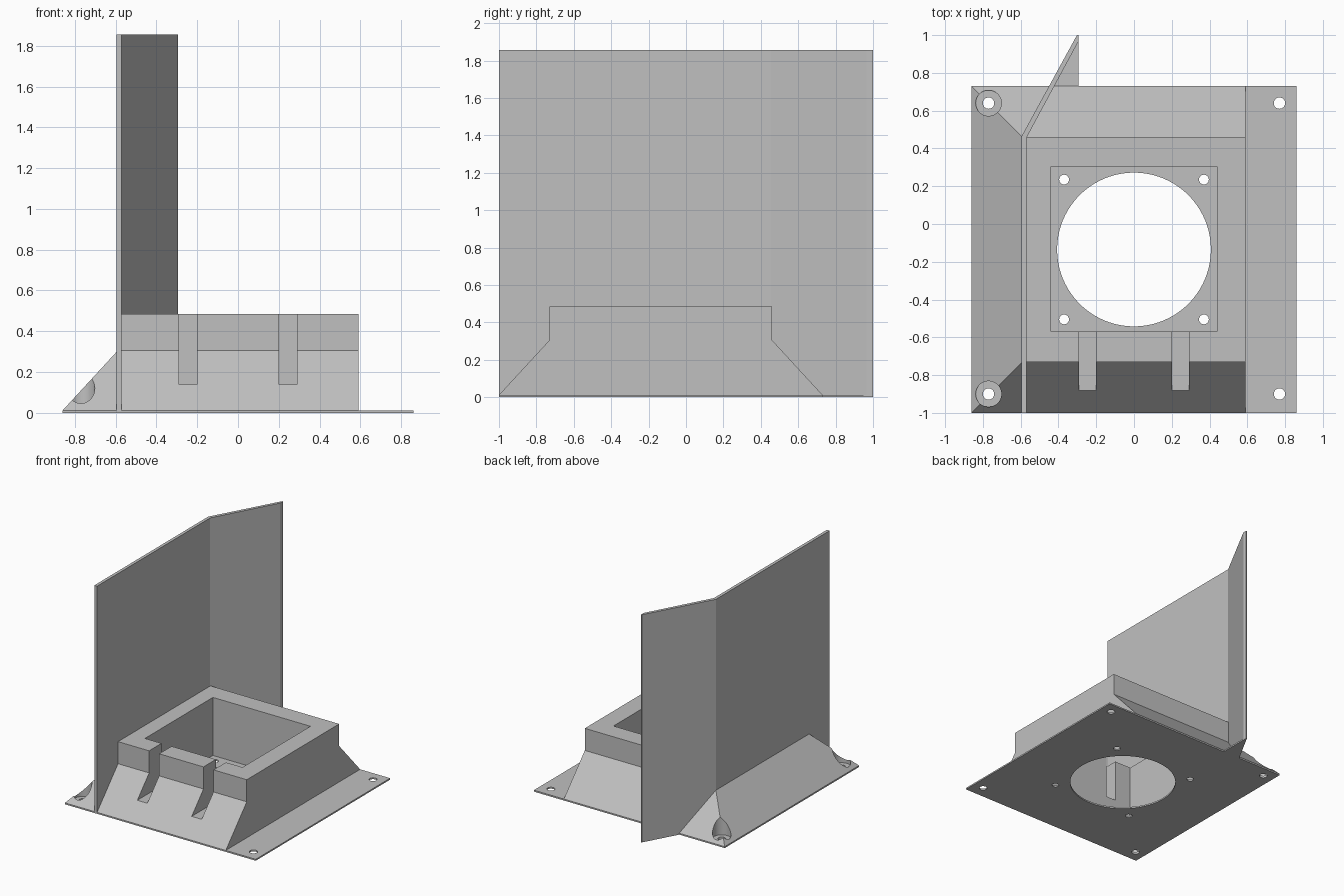
import bpy, bmesh
from mathutils import Vector

cube = bpy.data.objects.get("Cube")
if cube:
    bpy.data.objects.remove(cube, do_unlink=True)

grey = bpy.data.materials.new("plain grey")
grey.use_nodes = True
colour = (0.53, 0.53, 0.53, 1)
grey.diffuse_color = colour
grey.node_tree.nodes["Principled BSDF"].inputs["Base Color"].default_value = colour

T = 0.012                                   # plate thickness
HALF, FRONT, BACK = 0.86, -1.0, 0.73        # plate outline
SIDE, SHOULDER, TOP = 0.59, 0.305, 0.485    # raised housing
BODY_FRONT, BODY_BACK = -0.73, 0.46
SCREWS_Y = (-0.90, 0.64)


def finish(name, bm):
    bmesh.ops.recalc_face_normals(bm, faces=bm.faces)
    mesh = bpy.data.meshes.new(name)
    bm.to_mesh(mesh)
    bm.free()
    mesh.materials.append(grey)
    obj = bpy.data.objects.new(name, mesh)
    bpy.context.collection.objects.link(obj)
    return obj


def prism(name, points, along):
    """Extrude a closed outline of 3D points along a vector."""
    bm = bmesh.new()
    face = bm.faces.new([bm.verts.new(p) for p in points])
    new = bmesh.ops.extrude_face_region(bm, geom=[face])["geom"]
    verts = [v for v in new if isinstance(v, bmesh.types.BMVert)]
    bmesh.ops.translate(bm, verts=verts, vec=Vector(along))
    return finish(name, bm)


def box(name, x0, x1, y0, y1, z0, z1):
    return prism(name, [(x0, y0, z0), (x1, y0, z0), (x1, y1, z0), (x0, y1, z0)],
                 (0, 0, z1 - z0))


def cylinder(name, x, y, radius, z0, z1, sides=32):
    bm = bmesh.new()
    bmesh.ops.create_cone(bm, cap_ends=True, segments=sides, radius1=radius,
                          radius2=radius, depth=z1 - z0)
    bmesh.ops.translate(bm, verts=bm.verts, vec=(x, y, (z0 + z1) / 2))
    return finish(name, bm)


def select(obj):
    bpy.ops.object.select_all(action="DESELECT")
    obj.select_set(True)
    bpy.context.view_layer.objects.active = obj


def cut(obj, cutter):
    """Subtract a helper solid, then discard it."""
    cutter.hide_render = True
    mod = obj.modifiers.new("cut", "BOOLEAN")
    mod.operation, mod.solver, mod.object = "DIFFERENCE", "EXACT", cutter
    select(obj)
    bpy.ops.object.modifier_apply(modifier=mod.name)
    bpy.data.objects.remove(cutter, do_unlink=True)


# Base plate, with the small tongue under the angled end of the wall
plate = prism("base_plate", [(-HALF, FRONT, 0), (HALF, FRONT, 0), (HALF, BACK, 0),
                             (-0.295, BACK, 0), (-0.295, 0.99, 0),
                             (-0.445, BACK, 0), (-HALF, BACK, 0)], (0, 0, T))
cut(plate, cylinder("fan_hole", 0, -0.135, 0.407, -0.1, 0.1, 96))
for x in (-0.37, 0.37):
    for y in (-0.505, 0.235):
        cut(plate, cylinder("fan_screw_hole", x, y, 0.026, -0.1, 0.1))
for x in (-0.77, 0.77):
    for y in SCREWS_Y:
        cut(plate, cylinder("corner_hole", x, y, 0.03, -0.1, 0.1))

# Housing with sloping front and back, open pocket and two cable slots
profile = [(FRONT, T), (BODY_FRONT, SHOULDER), (BODY_FRONT, TOP),
           (BODY_BACK, TOP), (BODY_BACK, SHOULDER), (BACK, T)]
housing = prism("housing", [(-SIDE, y, z) for y, z in profile], (2 * SIDE, 0, 0))
cut(housing, box("pocket", -0.44, 0.44, -0.57, 0.305, -0.1, 1))
for x in (-0.245, 0.245):
    cut(housing, box("slot", x - 0.045, x + 0.045, -1.2, -0.5, 0.14, 1))

# Hipped skirt on the side of the wall
bm = bmesh.new()
for x, y, z in [(-HALF, FRONT, T), (-HALF, BACK, T), (-SIDE, FRONT, T), (-SIDE, BACK, T),
                (-SIDE, BODY_FRONT, SHOULDER), (-SIDE, BODY_BACK, SHOULDER)]:
    bm.verts.new((x, y, z))
bmesh.ops.convex_hull(bm, input=bm.verts)
bmesh.ops.dissolve_limit(bm, angle_limit=0.01, verts=bm.verts, edges=bm.edges)
skirt = finish("side_skirt", bm)
for y in SCREWS_Y:
    cut(skirt, cylinder("screw_recess", -0.77, y, 0.068, 0.018, 1, 48))
    cut(skirt, cylinder("screw_hole", -0.77, y, 0.03, -0.1, 0.1))

# Tall thin wall with an angled rear end
wall = prism("tall_wall", [(-0.595, FRONT, 0), (-0.57, FRONT, 0), (-0.57, 0.455, 0),
                           (-0.295, 0.965, 0), (-0.295, 1.0, 0), (-0.302, 1.0, 0),
                           (-0.595, 0.465, 0)], (0, 0, 1.855))

for obj in (plate, housing, skirt, wall):
    select(obj)
    bpy.ops.object.shade_smooth_by_angle(angle=0.4)
